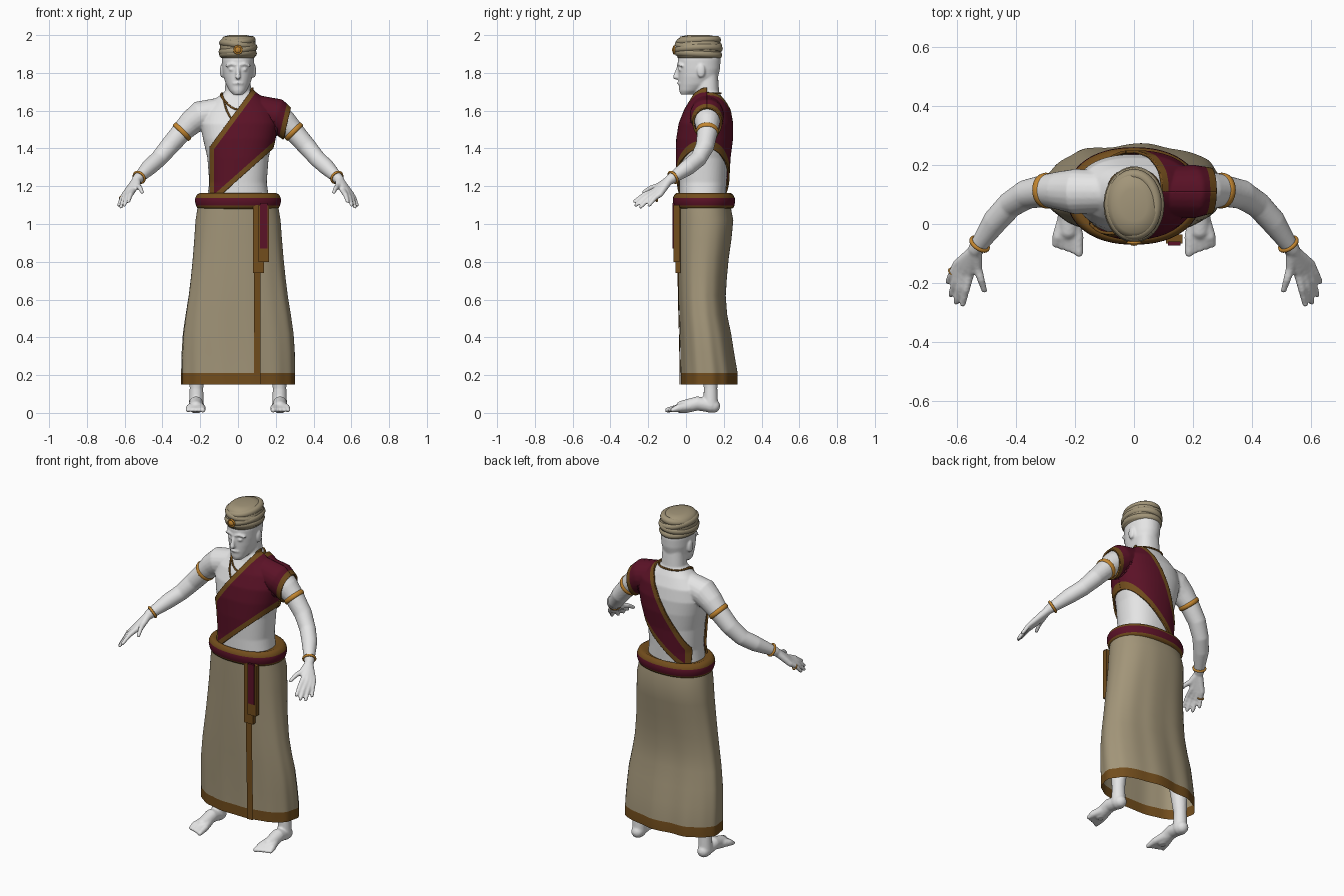
import bpy, bmesh, math
from mathutils import Vector, Matrix
from mathutils.bvhtree import BVHTree

old = bpy.data.objects.get("Cube")
if old:
    bpy.data.objects.remove(old, do_unlink=True)


def material(name, r, g, b):
    m = bpy.data.materials.new(name)
    m.use_nodes = True
    m.diffuse_color = (r, g, b, 1)
    m.node_tree.nodes["Principled BSDF"].inputs["Base Color"].default_value = (r, g, b, 1)
    return m


SKIN = material("pale skin", .78, .78, .78)
MAROON = material("maroon cloth", .105, .006, .02)
BROWN = material("brown trim", .17, .075, .012)
BEIGE = material("beige cloth", .36, .30, .19)
GOLD = material("gold", .55, .24, .03)


def finish(bm, name, *mats):
    for f in bm.faces:
        f.smooth = True
    me = bpy.data.meshes.new(name)
    bm.to_mesh(me)
    bm.free()
    ob = bpy.data.objects.new(name, me)
    bpy.context.collection.objects.link(ob)
    for m in mats:
        me.materials.append(m)
    return ob


def skin_rings(bm, rings, closed=False, caps=True):
    rings = [[bm.verts.new(p) for p in r] for r in rings]
    n = len(rings[0])
    for a, b in zip(rings, rings[1:] + rings[:1] if closed else rings[1:]):
        for i in range(n):
            j = (i + 1) % n
            bm.faces.new((a[i], a[j], b[j], b[i]))
    if caps and not closed:
        bm.faces.new(rings[0][::-1])
        bm.faces.new(rings[-1])
    bmesh.ops.recalc_face_normals(bm, faces=bm.faces[:])


def loft(bm, rows, n=48, p=2.3, caps=True, fold=None):
    """Rows are (z, half width, front y, back y)."""
    rings = []
    for z, rx, yf, yb in rows:
        ring = []
        for i in range(n):
            t = 2 * math.pi * i / n
            c, s = math.cos(t), math.sin(t)
            k = 1 + (fold(t, z) if fold else 0)
            x = math.copysign(abs(c) ** (2 / p), c) * rx * k
            y = math.copysign(abs(s) ** (2 / p), s) * (yb - yf) / 2 * k
            ring.append((x, (yf + yb) / 2 + y, z))
        rings.append(ring)
    skin_rings(bm, rings, caps=caps)


def tube(bm, pts, radii, n=12, closed=False, ref=None, wide=1):
    pts = [Vector(p) for p in pts]
    if not isinstance(radii, (list, tuple)):
        radii = [radii] * len(pts)
    last = len(pts) - 1
    dirs = []
    for i in range(len(pts)):
        a = pts[i - 1] if i or closed else pts[0]
        b = pts[(i + 1) % len(pts)] if i < last or closed else pts[last]
        dirs.append((b - a).normalized())
    if ref is None:
        ref = Vector((0, 1, 0) if max(abs(d.z) for d in dirs) > .9 else (0, 0, 1))
    rings = []
    for p, d, r in zip(pts, dirs, radii):
        u = ref.cross(d).normalized()
        v = d.cross(u) * wide
        rings.append([p + r * (u * math.cos(2 * math.pi * k / n) + v * math.sin(2 * math.pi * k / n))
                      for k in range(n)])
    skin_rings(bm, rings, closed)
    if not closed:
        for p, r in ((pts[0], radii[0]), (pts[-1], radii[-1])):
            ball(bm, p, (r, r, r))


def ball(bm, centre, size):
    bmesh.ops.create_uvsphere(bm, u_segments=14, v_segments=10, radius=1,
                              matrix=Matrix.Translation(centre) @ Matrix.Diagonal((*size, 1)))


def band(bm, centre, axis, radius, thick, wide):
    axis = Vector(axis).normalized()
    u = axis.orthogonal().normalized()
    v = axis.cross(u)
    ring = [Vector(centre) + radius * (u * math.cos(a) + v * math.sin(a))
            for a in (math.tau * k / 32 for k in range(32))]
    tube(bm, ring, thick, 8, True, axis, wide)


# Body: torso, neck, head, limbs fused into one smooth skin
bm = bmesh.new()
loft(bm, [(1.0, .18, -.03, .21), (1.15, .162, -.035, .21), (1.22, .152, -.035, .215),
          (1.35, .162, -.04, .222), (1.45, .185, -.038, .235), (1.53, .2, -.025, .236),
          (1.6, .185, .003, .225), (1.655, .13, .035, .2), (1.7, .07, .05, .175),
          (1.85, .06, .055, .165)])
loft(bm, [(1.685, .025, -.028, .03), (1.705, .045, -.036, .08), (1.74, .064, -.038, .14),
          (1.78, .077, -.04, .17), (1.82, .083, -.042, .18), (1.87, .086, -.044, .183),
          (1.93, .08, -.03, .175)], p=2.1)
tube(bm, [(0, -.038, 1.835), (0, -.05, 1.8), (0, -.055, 1.778)], [.009, .011, .014])
tube(bm, [(-.022, -.034, 1.744), (0, -.04, 1.746), (.022, -.034, 1.744)], [.005, .008, .005])
for s in (-1, 1):
    tube(bm, [(s * .012, -.042, 1.842), (s * .035, -.038, 1.848), (s * .06, -.024, 1.838)], .007)
    ball(bm, (s * .033, -.03, 1.818), (.015, .012, .008))
    ball(bm, (s * .086, .08, 1.81), (.01, .022, .036))
    # arm
    tube(bm, [(s * .09, .11, 1.6), (s * .2, .11, 1.575), (s * .25, .113, 1.535), (s * .3, .113, 1.485),
              (s * .365, .1, 1.41), (s * .42, .065, 1.345), (s * .47, .01, 1.3), (s * .535, -.085, 1.235)],
         [.07, .077, .066, .055, .05, .045, .043, .027], 20)
    # fingers and thumb: knuckle, then tip
    for k, t in (((.557, -.17, 1.175), (.58, -.272, 1.12)), ((.577, -.168, 1.165), (.602, -.265, 1.1)),
                 ((.592, -.155, 1.158), (.62, -.24, 1.09)), ((.6, -.137, 1.157), (.63, -.195, 1.1)),
                 ((.53, -.15, 1.2), (.507, -.225, 1.168))):
        k, t = Vector(k), Vector(t)
        pts = [Vector((.537, -.09, 1.232)), k, (k + t) / 2 + Vector((0, 0, .008)), t]
        tube(bm, [(s * p.x, p.y, p.z) for p in pts], [.023, .016, .013, .01])
    # leg and foot
    tube(bm, [(s * .13, .1, .8), (s * .19, .1, .5), (s * .21, .125, .32), (s * .22, .13, .13),
              (s * .22, .13, .04)], [.08, .065, .054, .036, .04], 16)
    tube(bm, [(s * .22, .145, .036), (s * .222, .06, .05), (s * .222, -.02, .03)], [.036, .038, .035], 16)
    for i in range(5):
        tip = (s * (.186 + .02 * i), -.098 + .007 * i, .015)
        tube(bm, [(s * .22, .05, .04), (s * (.19 + .017 * i), -.045, .025), tip],
             [.03, .02, .014 if i == 0 else .011])
body = finish(bm, "body", SKIN)
mod = body.modifiers.new("fuse", 'REMESH')
mod.mode = 'VOXEL'
mod.voxel_size = .006
mod = body.modifiers.new("soften", 'SMOOTH')
mod.iterations = 3
fused = bpy.data.meshes.new_from_object(body.evaluated_get(bpy.context.evaluated_depsgraph_get()))
body.modifiers.clear()
body.data = fused
fused.materials.clear()
fused.materials.append(SKIN)
for v in fused.vertices:
    v.co.z = max(v.co.z, 0)
for f in fused.polygons:
    f.use_smooth = True

# Shoulder sash: offset copy of the torso, cut along slanting edges
TRIM = .026
lower = ((.21, 0, 1.42), (.663, 0, -.749))
armhole = ((.272, 0, 1.58), (.97, 0, -.23))
flank = ((-.152, 0, 1.3), (-1, 0, 0))
for name, upper, side in (("sash_front", ((.065, 0, 1.7), (-.805, 0, .594)), 1),
                          ("sash_back", ((.07, 0, 1.65), (-.876, 0, .482)), -1)):
    bm = bmesh.new()
    bm.from_mesh(fused)
    bmesh.ops.delete(bm, geom=[v for v in bm.verts if not (1.1 < v.co.z < 1.78 and abs(v.co.x) < .36)],
                     context='VERTS')
    for v in bm.verts:
        v.co += v.normal * .014

    def cut(co, no, clear):
        bmesh.ops.bisect_plane(bm, geom=bm.verts[:] + bm.edges[:] + bm.faces[:], dist=1e-5,
                               plane_co=co, plane_no=no, clear_outer=clear)
    cut(Vector((0, .11, 0)), Vector((0, side, 0)), True)
    edges = [(Vector(c), Vector(n).normalized()) for c, n in (upper, lower, armhole, flank)]
    for c, n in edges:
        cut(c, n, True)
        cut(c - n * TRIM, n, False)
    for f in bm.faces:
        m = f.calc_center_median()
        f.material_index = int(any((m - c).dot(n) > -TRIM for c, n in edges))
    sash = finish(bm, name, MAROON, BROWN)
    mod = sash.modifiers.new("cloth", 'SOLIDIFY')
    mod.thickness = .01
    mod.offset = -1

# Long wrapped skirt with soft folds and a trimmed hem
SKIRT = [(.15, .3, -.028, .268), (.21, .3, -.028, .268), (.32, .298, -.03, .25), (.42, .292, -.032, .235),
         (.52, .278, -.035, .215), (.62, .262, -.038, .208), (.72, .25, -.04, .215), (.82, .24, -.042, .225),
         (.92, .232, -.043, .24), (1.02, .225, -.045, .25), (1.1, .212, -.045, .235)]


def fold(t, z):
    back = .5 + .5 * math.sin(t)
    low = 1.1 - z
    return low * (.012 * math.sin(13 * t + 2 * z) + .035 * back * math.sin(9 * t + 1) * abs(math.sin(t)))


bm = bmesh.new()
loft(bm, SKIRT, 128, 2.3, False, fold)
for f in bm.faces:
    f.material_index = int(f.calc_center_median().z < .21)
finish(bm, "skirt", BEIGE, BROWN)

# Vertical border down the skirt front
bm = bmesh.new()
rows = []
for z, rx, yf, yb in SKIRT:
    row = []
    for x in (.084, .102, .12):
        ry = (yb - yf) / 2
        row.append(bm.verts.new((x, (yf + yb) / 2 - ry * (1 - (x / rx) ** 2.3) ** (1 / 2.3) - .009, z)))
    rows.append(row)
for a, b in zip(rows, rows[1:]):
    for i in range(2):
        bm.faces.new((a[i], a[i + 1], b[i + 1], b[i]))
finish(bm, "skirt_border", BROWN)

# Rolled waist belt
bm = bmesh.new()
loft(bm, [(1.08, .2, -.045, .235), (1.085, .216, -.06, .25), (1.097, .222, -.066, .256),
          (1.12, .228, -.07, .26), (1.138, .226, -.069, .258), (1.155, .218, -.062, .25),
          (1.165, .2, -.05, .236), (1.15, .155, -.03, .21)], 64, 2.2, False)
for f in bm.faces:
    z = f.calc_center_median().z
    f.material_index = int(z > 1.14 or z < 1.093)
finish(bm, "belt", MAROON, BROWN)


# Hanging belt ends
def panel(name, mat, x0, x1, y0, y1, z0, z1):
    bm = bmesh.new()
    size = Matrix.Diagonal((x1 - x0, y1 - y0, z1 - z0, 1))
    bmesh.ops.create_cube(bm, size=1, matrix=Matrix.Translation(
        ((x0 + x1) / 2, (y0 + y1) / 2, (z0 + z1) / 2)) @ size)
    ob = finish(bm, name, mat)
    for f in ob.data.polygons:
        f.use_smooth = False


panel("belt_end_back", BROWN, .08, .137, -.055, -.03, .74, 1.1)
panel("belt_end_front", BROWN, .108, .165, -.066, -.035, .8, 1.1)
panel("belt_end_cloth", MAROON, .116, .157, -.072, -.06, .87, 1.11)

# Wrapped cap with medallion
bm = bmesh.new()
loft(bm, [(1.88, .088, -.045, .178), (1.93, .097, -.052, .185), (1.975, .09, -.045, .178),
          (1.992, .076, -.03, .165), (2.0, .045, .01, .12)], 40, 2.1)
for z, tx, ty, r in ((1.9, .003, -.006, .08), (1.924, .012, .004, .083), (1.947, -.012, -.004, .08),
                     (1.968, .007, .006, .074)):
    ring = [(r * math.cos(a), .066 + (r + .026) * math.sin(a), z + tx * math.cos(a) + ty * math.sin(a))
            for a in (math.tau * k / 48 for k in range(48))]
    tube(bm, ring, .02, 10, True, Vector((0, 0, 1)))
finish(bm, "wrapped_cap", BEIGE)

bm = bmesh.new()
ball(bm, (0, -.062, 1.922), (.018, .012, .018))
band(bm, (0, -.063, 1.922), (0, 1, 0), .02, .005, 1)
finish(bm, "cap_medallion", GOLD)

# Armbands, bracelets and a finger ring
bm = bmesh.new()
for s in (-1, 1):
    band(bm, (s * .296, .113, 1.489), (s * .7, -.05, -.7), .054, .007, 2)
    band(bm, (s * .523, -.068, 1.247), (s * .065, -.095, -.065), .033, .006, 1.2)
band(bm, (-.612, -.162, 1.133), (-.02, -.035, -.03), .015, .004, 1)
finish(bm, "arm_jewellery", GOLD)

# Necklaces laid over the chest
probe = bmesh.new()
probe.from_mesh(fused)
tree = BVHTree.FromBMesh(probe)
probe.free()
bm = bmesh.new()
for drop, power in ((.085, 5), (.155, 8)):
    ring = []
    for k in range(64):
        a = math.tau * k / 64
        z = 1.692 - drop * ((1 + math.cos(a)) / 2) ** power
        d = Vector((math.sin(a), -math.cos(a), 0))
        hit = tree.ray_cast(Vector((0, .11, z)) + d * .6, -d)[0]
        if hit:
            ring.append(hit + d * .004)
    tube(bm, ring, .005, 8, True)
finish(bm, "necklaces", BROWN)
